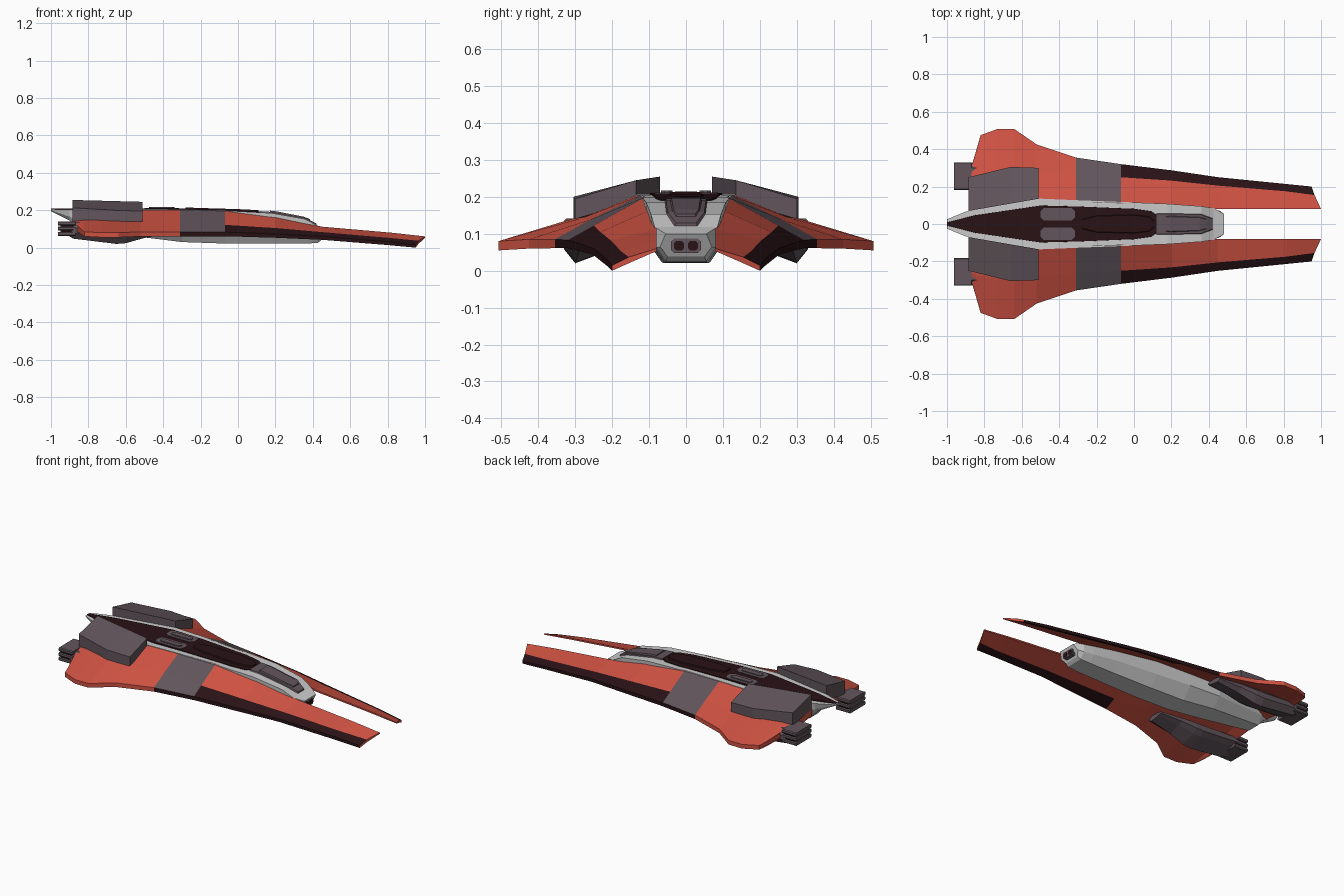
import bpy, bmesh

if "Cube" in bpy.data.objects:
    bpy.data.objects.remove(bpy.data.objects["Cube"])


def material(name, rgb):
    m = bpy.data.materials.new(name)
    m.diffuse_color = (*rgb, 1)
    m.use_nodes = True
    m.node_tree.nodes["Principled BSDF"].inputs["Base Color"].default_value = m.diffuse_color
    return m


RED = material("red_paint", (0.62, 0.085, 0.055))
DARK = material("dark_maroon", (0.022, 0.006, 0.008))
PURPLE = material("purple_grey", (0.12, 0.09, 0.105))


def loft(name, rings, mats=(), pick=None, mirror=False):
    """Skin a list of equal-length rings, cap both ends, optionally mirror in y."""
    bm = bmesh.new()
    vs = [[bm.verts.new(p) for p in r] for r in rings]
    n = len(rings[0])
    for i in range(len(rings) - 1):
        for j in range(n):
            k = (j + 1) % n
            f = bm.faces.new((vs[i][j], vs[i][k], vs[i + 1][k], vs[i + 1][j]))
            if pick:
                f.material_index = pick(i, j)
    bm.faces.new(vs[0])
    bm.faces.new(vs[-1][::-1])
    bmesh.ops.recalc_face_normals(bm, faces=bm.faces)
    me = bpy.data.meshes.new(name)
    bm.to_mesh(me)
    bm.free()
    for m in mats:
        me.materials.append(m)
    ob = bpy.data.objects.new(name, me)
    bpy.context.collection.objects.link(ob)
    if mirror:
        ob.modifiers.new("mirror", 'MIRROR').use_axis = (False, True, False)
    return ob


def symmetric(x, half):
    """Full ring from a half profile of (y, z) points, top to bottom."""
    return [(x, y, z) for y, z in half] + [(x, -y, z) for y, z in half[::-1]]


def block(name, x0, x1, y0, y1, z0, z1, mat, mirror=True, c=0.0):
    """Box along x with corners chamfered by c."""
    c = max(c, 0.001)
    ring = [(y0 + c, z0), (y1 - c, z0), (y1, z0 + c), (y1, z1 - c),
            (y1 - c, z1), (y0 + c, z1), (y0, z1 - c), (y0, z0 + c)]
    return loft(name, [[(x, y, z) for y, z in ring] for x in (x0, x1)], [mat], mirror=mirror)


# Wings: inner, ridge and outer point of each station, then thickness
stations = [
    ((1, .08, .06), (.965, .155, .037), (.95, .2, .014), .014),
    ((.82, .08, .08), (.81, .175, .052), (.8, .215, .032), .018),
    ((.45, .08, .112), (.45, .205, .083), (.45, .25, .06), .018),
    ((.2, .09, .168), (.2, .232, .105), (.2, .287, .073), .02),
    ((-.07, .11, .2), (-.07, .25, .122), (-.07, .32, .083), .022),
    ((-.31, .12, .205), (-.31, .26, .138), (-.31, .355, .085), .024),
    ((-.52, .13, .205), (-.52, .28, .143), (-.52, .425, .085), .025),
    ((-.64, .11, .203), (-.64, .3, .143), (-.64, .508, .08), .025),
    ((-.73, .095, .2), (-.73, .3, .143), (-.73, .508, .08), .025),
    ((-.82, .08, .19), (-.83, .28, .143), (-.82, .475, .085), .025),
    ((-.885, .065, .168), (-.885, .25, .14), (-.835, .42, .095), .03),
]
wing_rings = []
for a, b, c, t in stations:
    inner = .5 if a[0] > .3 else 1.4
    low = [(p[0], p[1], p[2] - t * s) for p, s in ((c, 1), (b, 1.2), (a, inner))]
    wing_rings.append([a, b, c] + low)


def wing_colour(i, j):
    if i == 4 and j < 2:
        return 2
    return 1 if (i < 4 and j in (1, 2, 3)) or (i == 4 and j == 2) else 0


loft("wing", wing_rings, [RED, DARK, PURPLE], wing_colour, True)

# Central hull: top edge, side and keel corners; the nose face rakes backwards
hull = [
    (.48, (.055, .1), (.07, .065), (.05, .038)),
    (.425, (.085, .118), (.08, .062), (.055, .025)),
    (.36, (.095, .153), (.088, .065), (.058, .022)),
    (.18, (.108, .185), (.1, .08), (.06, .021)),
    (-.07, (.118, .198), (.11, .09), (.065, .022)),
    (-.3, (.127, .205), (.12, .1), (.065, .03)),
    (-.51, (.136, .206), (.12, .11), (.065, .056)),
    (-.85, (.078, .203), (.07, .14), (.04, .09)),
    (-.9, (.066, .203), (.055, .165), (.03, .145)),
    (-1, (.025, .206), (.02, .2), (.012, .195)),
]
hull_rings = [symmetric(x, h) for x, *h in hull]
hull_rings[0] = [(.48 - (.1 - z) * .6, y, z) for _, y, z in hull_rings[0]]
loft("hull", hull_rings)


def raised(name, rows, mat, h, inset):
    """Low panel with sloped sides; rows are x, half width, base height."""
    return loft(name, [symmetric(x, [(w - inset, z + h), (w, z - .012)]) for x, w, z in rows], [mat])


# Dark dorsal deck and its raised spine
raised("dorsal_deck", [(-1, .01, .206), (-.85, .048, .205), (-.5, .1, .207), (-.3, .095, .206),
                       (0, .083, .196), (.09, .07, .191), (.13, .045, .189)], DARK, .003, .002)
raised("deck_spine", [(-.28, .03, .207), (-.2, .05, .204), (0, .055, .198),
                      (.08, .045, .194), (.11, .02, .192)], DARK, .008, .008)

# Canopy with an inset pane
raised("canopy", [(.12, .062, .189), (.18, .062, .185), (.36, .058, .153),
                  (.42, .035, .123)], PURPLE, .006, .008)
raised("canopy_pane", [(.17, .046, .193), (.2, .047, .19), (.35, .042, .161),
                       (.385, .032, .148)], PURPLE, .005, .008)

# Deck vents
for name, x0, x1, y0, y1, z in (("vent", -.5, -.315, .018, .086, .212),
                                ("vent_slat", -.475, -.34, .036, .068, .217)):
    c = .018 if name == "vent" else .01
    outline = [(x0 + c, y0), (x1 - c, y0), (x1, y0 + c), (x1, y1 - c),
               (x1 - c, y1), (x0 + c, y1), (x0, y1 - c), (x0, y0 + c)]
    loft(name, [[(x, y, h) for x, y in outline] for h in (.2, z)], [PURPLE], mirror=True)

# Nose intake
block("nose_intake", .43, .473, -.04, .04, .048, .087, PURPLE, False, .008)
block("intake_port", .44, .476, .006, .032, .055, .08, DARK, True, .005)

# Upper booster pods: x, inner y, outer y, then four heights
upper = [(-.51, .135, .3, .245, .195, .14, .19), (-.66, .109, .305, .249, .2, .14, .19),
         (-.885, .07, .25, .255, .213, .135, .165)]
loft("upper_pod", [[(x, a, p), (x, b, q), (x, b, r), (x, a, s)]
                   for x, a, b, p, q, r, s in upper], [PURPLE], mirror=True)

# Lower engine pods: x, inner y, outer y, bottom, top; the belly tilts up inboard
lower = [(-.36, .2, .3, .075, .105), (-.5, .19, .315, .052, .12), (-.6, .18, .328, .024, .125),
         (-.65, .18, .33, .02, .128), (-.88, .18, .33, .048, .135), (-.9, .19, .32, .06, .13)]
pod = []
for x, a, b, z0, z1 in lower:
    c, d = (b - a) * .2, (z1 - z0) * .35
    tilt = d * .9
    pod.append([(x, a + c, z0 + tilt), (x, b - c, z0), (x, b, z0 + d), (x, b, z1 - d),
                (x, b - c, z1), (x, a + c, z1), (x, a, z1 - d / 2), (x, a, z0 + d + tilt / 2)])
loft("engine_pod", pod, [PURPLE], mirror=True)

# Engine nozzles: three stacked bars around a dark core
block("nozzle_core", -.95, -.88, .187, .325, .068, .138, DARK, c=.01)
for k, z in enumerate((.063, .091, .119)):
    block(f"nozzle_bar_{k}", -.963, -.87, .182, .33, z, z + .022, PURPLE, c=.005)
